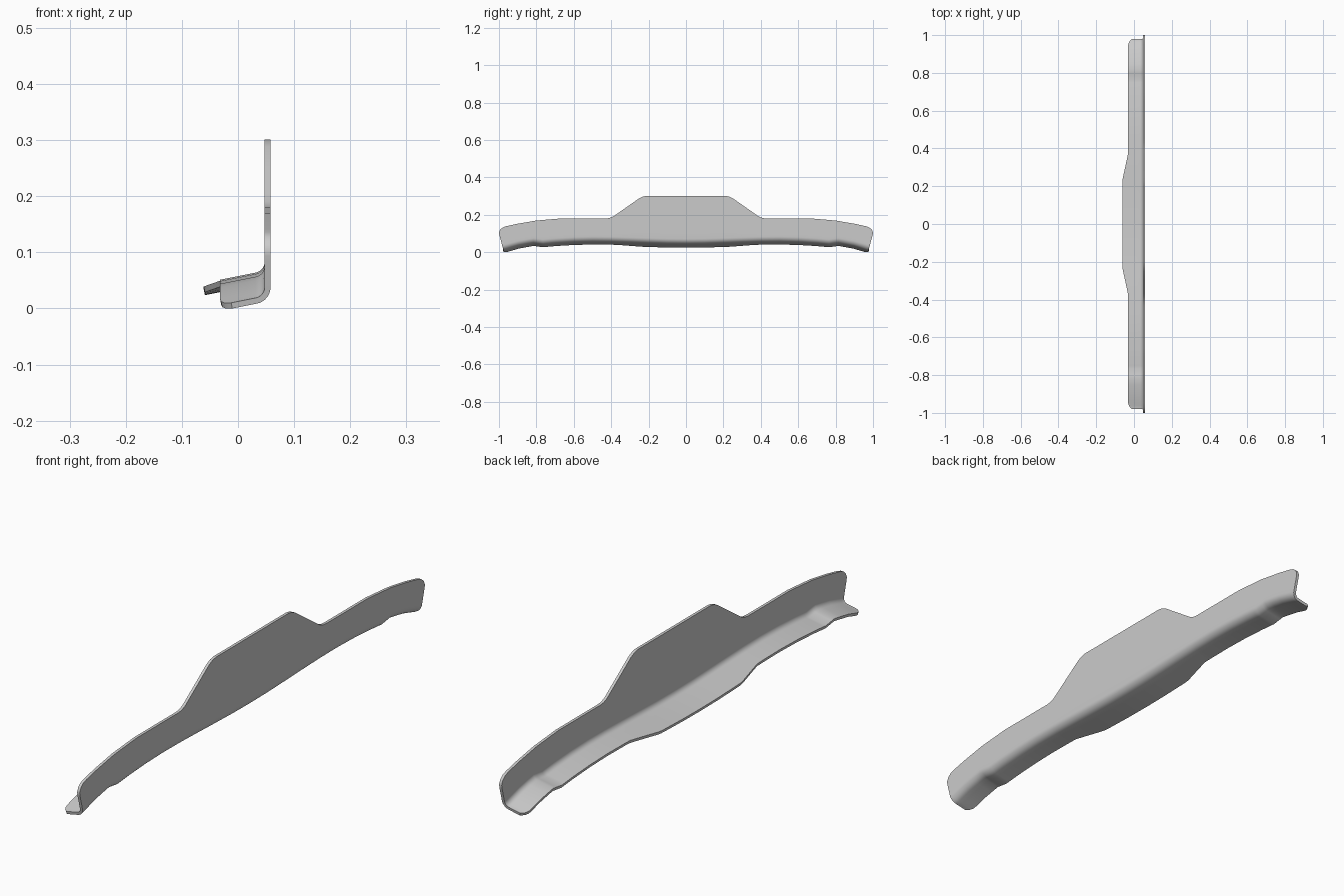
import bpy, bmesh, math

if "Cube" in bpy.data.objects:
    bpy.data.objects.remove(bpy.data.objects["Cube"])

# Guide curves along the length, as (distance from centre, value)
TOP = [(0, .301), (.21, .301), (.23, .297), (.25, .288), (.39, .19), (.41, .182), (.43, .18),
       (.67, .18), (.8, .169), (.9, .152), (.96, .139), (.98, .132), (.993, .121), (1, .105)]
BASE = [(0, .047), (.1, .048), (.2, .051), (.3, .0545), (.4, .0575), (.5, .0585), (.6, .056),
        (.7, .050), (.765, .044), (.815, .051), (.9, .036), (.985, .016), (1, .0135)]
TIP = [(0, -.059), (.23, -.059), (.25, -.056), (.35, -.034), (.37, -.03), (.95, -.03),
       (.97, -.028), (.985, -.022), (1, -.01)]
FACE_X, SLOPE, RADIUS, THICK = .058, .2, .03, .0105


def sample(curve, s):
    for (a, va), (b, vb) in zip(curve, curve[1:]):
        if s <= b:
            return va + (vb - va) * (s - a) / (b - a)
    return curve[-1][1]


def section(s):
    """Outer L profile: flange tip, rounded bend, then up the plate."""
    base, tip, top = sample(BASE, s), sample(TIP, s), sample(TOP, s)
    tilt = math.atan(SLOPE)
    turn = math.pi / 2 - tilt
    cut = RADIUS * math.tan(turn / 2)
    cx, cz = FACE_X - RADIUS, base + cut
    arc = []
    for k in range(9):
        a = -turn * (1 - k / 8)
        arc.append((cx + RADIUS * math.cos(a), cz + RADIUS * math.sin(a)))
    tz = base - SLOPE * (FACE_X - tip)
    sx, sz = arc[0]
    pts = [(tip + (sx - tip) * k / 4, tz + (sz - tz) * k / 4) for k in range(4)]
    pts += arc
    pts += [(FACE_X, cz + (top - cz) * k / 6) for k in range(1, 7)]
    # Ends lean outward towards the top
    w = max(0, (s - .88) / .12)
    return [(x, s - .024 * w * (1 - min(1, max(0, z - .01) / .09)), z) for x, z in pts]


# Stations: every guide point plus regular spacing, mirrored about the centre
half = sorted({p[0] for c in (TOP, BASE, TIP) for p in c} | {i / 20 for i in range(20)})
stations = [-s for s in reversed(half[1:])] + half

# Loft the sheet
bm = bmesh.new()
grid = []
for s in stations:
    sign = -1 if s < 0 else 1
    grid.append([bm.verts.new((x, sign * y, z)) for x, y, z in section(abs(s))])
for r0, r1 in zip(grid, grid[1:]):
    for j in range(len(r0) - 1):
        bm.faces.new((r0[j], r1[j], r1[j + 1], r0[j + 1]))
mesh = bpy.data.meshes.new("flanged_bracket")
bm.to_mesh(mesh)
bm.free()
bracket = bpy.data.objects.new("flanged_bracket", mesh)
bpy.context.collection.objects.link(bracket)

# Sheet thickness, inward from the outer face
bpy.context.view_layer.objects.active = bracket
bracket.select_set(True)
mod = bracket.modifiers.new("thickness", 'SOLIDIFY')
mod.thickness = THICK
mod.offset = -1
mod.use_even_offset = True
bpy.ops.object.modifier_apply(modifier=mod.name)
bpy.ops.object.shade_smooth_by_angle(angle=math.radians(35))
